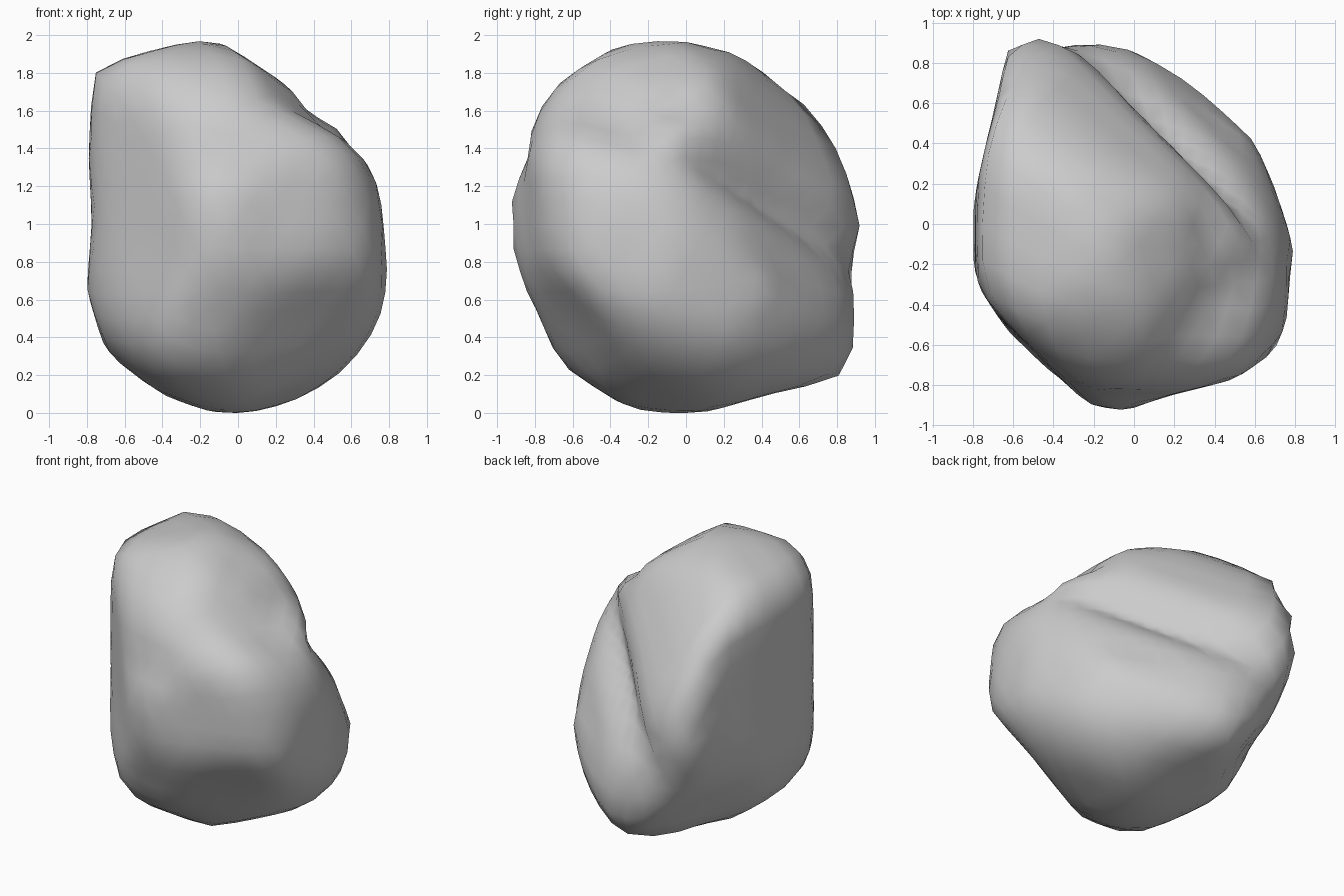
import bpy, bmesh, math
from mathutils import Vector

if "Cube" in bpy.data.objects:
    bpy.data.objects.remove(bpy.data.objects["Cube"])

CENTRE = Vector((0, 0, 1))
R = math.sqrt(0.5)
S, C = math.sin(math.radians(25)), math.cos(math.radians(25))

# Outline profiles of the boulder, relative to its centre
front = [(-.76, .84), (-.37, .95), (-.09, 1), (.26, .78), (.33, .62), (.69, .43), (.76, .1),
         (.8, -.34), (.72, -.57), (.52, -.82), (.21, -.97), (-.11, -1), (-.41, -.89),
         (-.7, -.67), (-.8, -.34), (-.77, .03), (-.79, .38)]
side = [(-.94, .14), (-.81, .4), (-.85, .52), (-.66, .77), (-.37, .95), (-.1, 1), (.29, .91),
        (.71, .66), (.84, .36), (.93, .01), (.89, -.36), (.89, -.73), (.86, -.8), (.43, -.89),
        (.07, -1), (-.29, -.98), (-.67, -.73), (-.8, -.42), (-.9, -.3)]
top = [(-.62, .94), (-.2, .9), (0, .86), (.3, .69), (.6, .41), (.7, .17), (.8, -.14), (.77, -.27),
       (.75, -.6), (.5, -.77), (.13, -.86), (-.04, -.93), (-.22, -.9), (-.6, -.57), (-.8, -.27),
       (-.8, .1), (-.72, .45), (-.68, .6)]
front_right = [(-.78, .83), (-.59, .99), (-.35, 1.1), (-.05, 1.01), (.16, .83), (.42, .44),
               (.38, .15), (.58, .02), (.62, -.16), (.73, -.34), (.67, -.57), (.6, -.75),
               (.42, -.88), (.01, -.94), (-.26, -.97), (-.65, -.82), (-.82, -.59),
               (-.83, -.25), (-.8, .06), (-.81, .46)]
back_left = [(.24, .99), (.53, .91), (.66, .83), (.79, .66), (.8, -.06), (.82, -.4), (.75, -.67),
             (.29, -.94), (-.02, -.97), (-.28, -1.05), (-.51, -1.03), (-.65, -.84), (-.73, -.33),
             (-.62, .02), (-.47, .41), (-.29, .74), (-.13, .79), (-.07, .87)]
back_right = [(0, .83), (.38, .83), (.88, .68), (1.01, .45), (1.09, .17), (1.04, -.13), (.93, -.35),
              (.72, -.51), (.58, -.77), (.35, -.92), (.13, -1.01), (-.2, -.99), (-.38, -.91),
              (-.67, -.51), (-.96, -.16), (-.95, .13), (-.84, .42), (-.55, .48), (-.37, .67)]

# Each profile cuts the stone along one direction: (outline, right axis, up axis)
cuts = [
    (front, Vector((1, 0, 0)), Vector((0, 0, 1))),
    (side, Vector((0, 1, 0)), Vector((0, 0, 1))),
    (top, Vector((1, 0, 0)), Vector((0, 1, 0))),
    (front_right, Vector((R, R, 0)), Vector((-R * S, R * S, C))),
    (back_left, Vector((-R, -R, 0)), Vector((R * S, -R * S, C))),
    (back_right, Vector((-R, R, 0)), Vector((R * S, R * S, C))),
]


def cross(a, b):
    return a[0] * b[1] - a[1] * b[0]


def reach(outline, d):
    """Distance from the centre to the outline along 2D direction d."""
    best = 9.0
    for p, q in zip(outline, outline[1:] + outline[:1]):
        e = (q[0] - p[0], q[1] - p[1])
        den = cross(d, e)
        if abs(den) < 1e-7:
            continue
        t, s = cross(p, e) / den, cross(p, d) / den
        if t > 0 and -1e-6 <= s <= 1 + 1e-6:
            best = min(best, t)
    return best


# Boulder: a sphere carved back to all the outlines
bm = bmesh.new()
bmesh.ops.create_icosphere(bm, subdivisions=4, radius=1)
bm.verts.ensure_lookup_table()
bm.verts.index_update()
dirs = [v.co.normalized() for v in bm.verts]
near = [[e.other_vert(v).index for e in v.link_edges] for v in bm.verts]
limits = [[reach(o, (d.dot(r), d.dot(u))) for d in dirs] for o, r, u in cuts]
hull = [min(col) for col in zip(*limits)]

# Sort the vertices of every view into sectors around its outline
SECTORS = 24
sectors = []
for (o, r, u), lim in zip(cuts, limits):
    bins = [[] for _ in range(SECTORS)]
    for i, d in enumerate(dirs):
        a = math.atan2(d.dot(u), d.dot(r)) / math.tau * SECTORS
        bins[int(a) % SECTORS].append(i)
    sectors += [(b, lim) for b in bins if b]


def soften(rad, f):
    return [r * (1 - f) + f * sum(rad[j] for j in n) / len(n) for r, n in zip(rad, near)]


# Wear it smooth, while keeping every outline touched
rad = hull[:]
for step in range(16):
    rad = soften(soften(rad, 0.5), 0.5)
    rad = [min(a, b) for a, b in zip(rad, hull)]
    for members, lim in sectors:
        k = max(members, key=lambda i: rad[i] / lim[i])
        gain = lim[k] / rad[k] - 1
        if gain > 0.002:
            for i, d in enumerate(dirs):
                c = d.dot(dirs[k])
                if c > 0.85:
                    rad[i] = min(hull[i], rad[i] * (1 + gain * math.exp((c - 1) / 0.03)))
rad = soften(rad, 0.25)

for v, d, r in zip(bm.verts, dirs, rad):
    v.co = d * r + CENTRE
low = min(v.co.z for v in bm.verts)
bmesh.ops.translate(bm, verts=bm.verts, vec=(0, 0, -low))
bmesh.ops.recalc_face_normals(bm, faces=bm.faces)
for f in bm.faces:
    f.smooth = True
mesh = bpy.data.meshes.new("boulder")
bm.to_mesh(mesh)
bm.free()
boulder = bpy.data.objects.new("boulder", mesh)
bpy.context.collection.objects.link(boulder)
